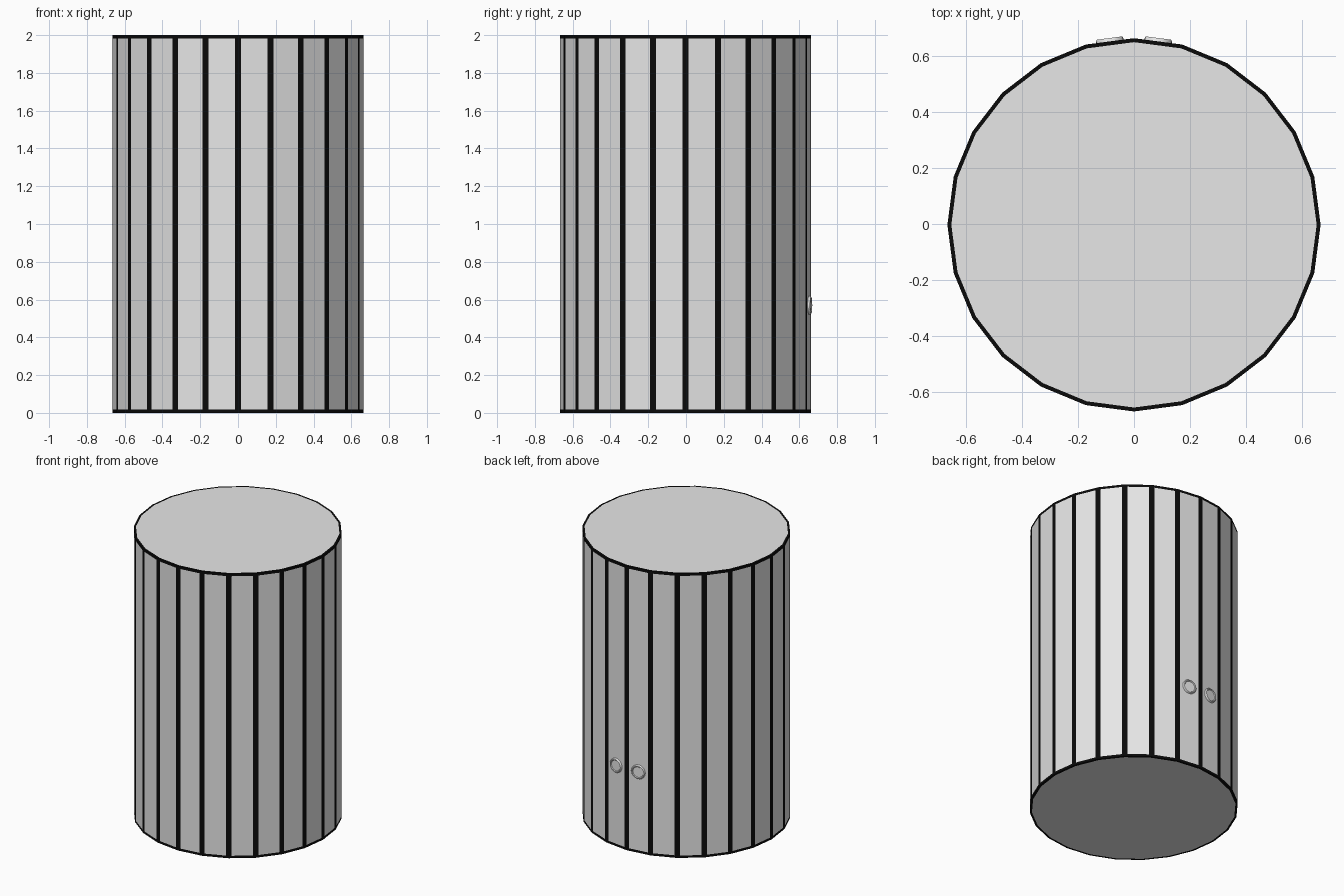
import bpy, bmesh, math
from mathutils import Matrix, Vector

if "Cube" in bpy.data.objects:
    bpy.data.objects.remove(bpy.data.objects["Cube"])

R, H, SIDES, CY = 0.665, 2.0, 24, -0.003


def material(name, color):
    m = bpy.data.materials.new(name)
    m.diffuse_color = (*color, 1)
    m.use_nodes = True
    m.node_tree.nodes["Principled BSDF"].inputs["Base Color"].default_value = m.diffuse_color
    return m


grey = material("light grey", (0.8, 0.8, 0.8))
black = material("black", (0.003, 0.003, 0.003))


def finish(bm, name, mats, angle=30):
    bmesh.ops.recalc_face_normals(bm, faces=bm.faces)
    me = bpy.data.meshes.new(name)
    bm.to_mesh(me)
    bm.free()
    for m in mats:
        me.materials.append(m)
    ob = bpy.data.objects.new(name, me)
    bpy.context.collection.objects.link(ob)
    bpy.ops.object.select_all(action='DESELECT')
    ob.select_set(True)
    bpy.context.view_layer.objects.active = ob
    bpy.ops.object.shade_smooth_by_angle(angle=math.radians(angle))
    return ob


# Drum: 24-sided cylinder, every face inset to leave a black border
bm = bmesh.new()
bmesh.ops.create_cone(bm, cap_ends=True, segments=SIDES, radius1=R, radius2=R, depth=H,
                      matrix=Matrix.Translation((0, CY, H / 2)))
sides = [f for f in bm.faces if abs(f.normal.z) < 0.5]
caps = [f for f in bm.faces if abs(f.normal.z) > 0.5]
borders = bmesh.ops.inset_individual(bm, faces=sides, thickness=0.024)["faces"]
borders += bmesh.ops.inset_individual(bm, faces=caps, thickness=0.014)["faces"]
for f in borders:
    f.material_index = 1
finish(bm, "drum", [grey, black])

# Round studs: low lathed discs with a raised rim, flat on the two middle back facets
profile = [(0.0, 0.007), (0.036, 0.007), (0.040, 0.012), (0.045, 0.012),
           (0.049, 0.007), (0.049, -0.008), (0.0, -0.008)]
half = math.pi / SIDES
for side, name in ((-1, "left_stud"), (1, "right_stud")):
    bm = bmesh.new()
    vs = [bm.verts.new((r, 0, h)) for r, h in profile]
    es = [bm.edges.new(p) for p in zip(vs, vs[1:])]
    bmesh.ops.spin(bm, geom=vs + es, cent=(0, 0, 0), axis=(0, 0, 1),
                   angle=2 * math.pi, steps=24)
    bmesh.ops.remove_doubles(bm, verts=bm.verts, dist=1e-4)
    n = Vector((side * math.sin(half), math.cos(half), 0))
    pos = n * R * math.cos(half) + Vector((0, CY, 0.57))
    bm.transform(Matrix.Translation(pos) @ n.to_track_quat('Z', 'Y').to_matrix().to_4x4())
    finish(bm, name, [grey], 50)
